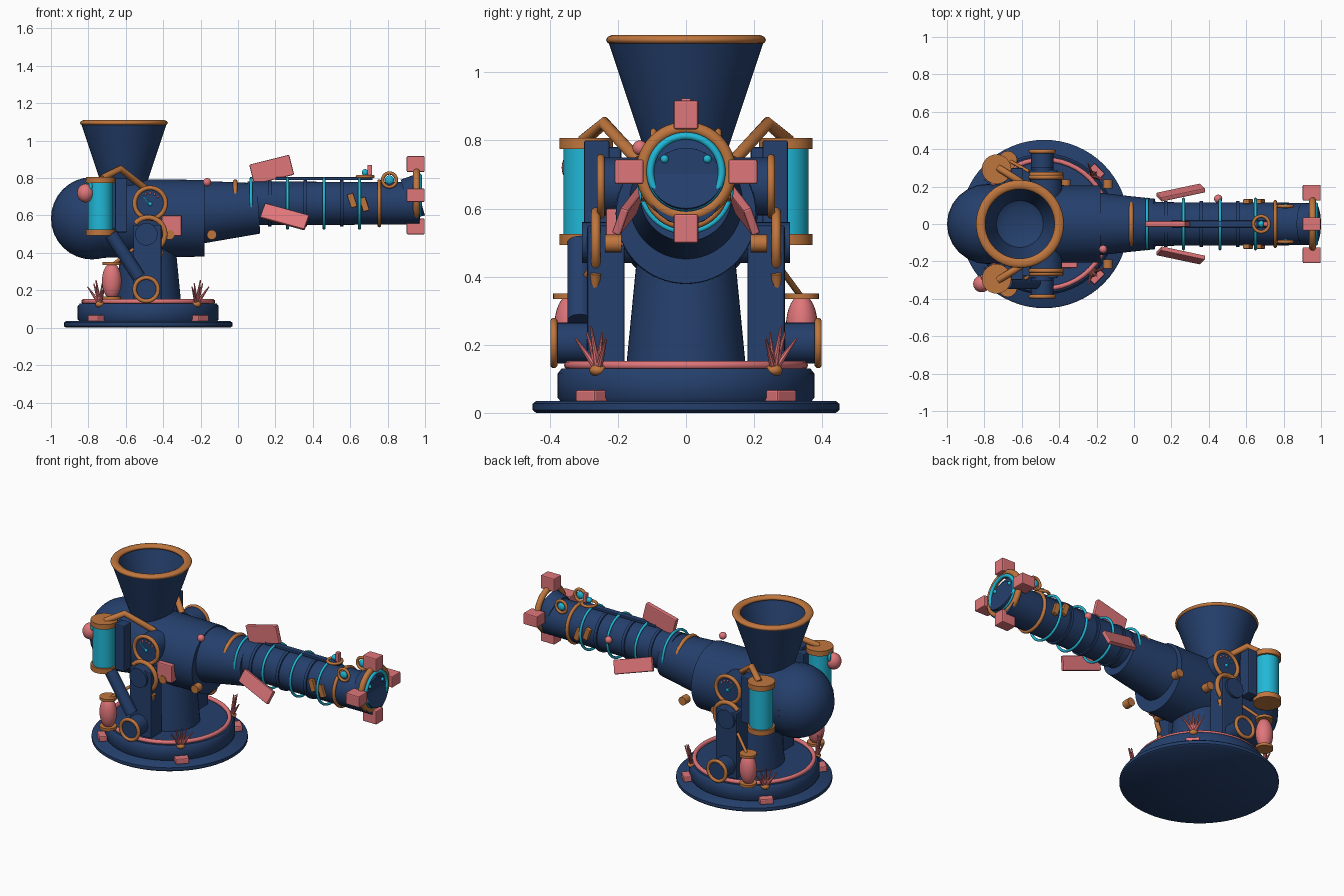
import bpy, math
from mathutils import Vector, Euler

if "Cube" in bpy.data.objects:
    bpy.data.objects.remove(bpy.data.objects["Cube"])


def mat(name, rgb):
    m = bpy.data.materials.new(name)
    m.diffuse_color = (*rgb, 1)
    m.use_nodes = True
    m.node_tree.nodes["Principled BSDF"].inputs["Base Color"].default_value = m.diffuse_color
    return m


NAVY = mat("navy", (0.018, 0.05, 0.15))
COPPER = mat("copper", (0.52, 0.18, 0.047))
TEAL = mat("teal", (0.015, 0.48, 0.68))
PINK = mat("coral_pink", (0.74, 0.18, 0.195))
CX = -0.48  # turntable axis


def finish(name, m, smooth=True):
    o = bpy.context.object
    o.name = name
    o.data.materials.append(m)
    if smooth:
        bpy.ops.object.shade_smooth_by_angle(angle=math.radians(40))
    return o


def rod(name, a, b, r1, r2, m, n=32):
    """Cylinder or cone between two points."""
    a, b = Vector(a), Vector(b)
    d = b - a
    bpy.ops.mesh.primitive_cone_add(vertices=n, radius1=r1, radius2=r2, depth=d.length,
                                    location=(a + b) / 2, rotation=d.to_track_quat('Z', 'Y').to_euler())
    return finish(name, m)


def ring(name, c, axis, R, r, m):
    bpy.ops.mesh.primitive_torus_add(location=c, rotation=Vector(axis).to_track_quat('Z', 'Y').to_euler(),
                                     major_radius=R, minor_radius=r, major_segments=48, minor_segments=10)
    return finish(name, m)


def ball(name, c, s, m):
    bpy.ops.mesh.primitive_uv_sphere_add(segments=24, ring_count=16, radius=1, location=c)
    bpy.context.object.scale = s
    return finish(name, m)


def box(name, c, s, m, rot=(0, 0, 0), bevel=0.006):
    bpy.ops.mesh.primitive_cube_add(size=1, location=c, rotation=[math.radians(v) for v in rot])
    o = bpy.context.object
    o.scale = s
    bpy.ops.object.transform_apply(location=False, rotation=False, scale=True)
    b = o.modifiers.new("bevel", 'BEVEL')
    b.width, b.segments = bevel, 2
    return finish(name, m, False)


def pipe(name, pts, r, m):
    cu = bpy.data.curves.new(name, 'CURVE')
    cu.dimensions = '3D'
    cu.bevel_depth, cu.bevel_resolution, cu.use_fill_caps = r, 3, True
    s = cu.splines.new('POLY')
    s.points.add(len(pts) - 1)
    for p, q in zip(s.points, pts):
        p.co = (*q, 1)
    cu.materials.append(m)
    o = bpy.data.objects.new(name, cu)
    bpy.context.collection.objects.link(o)
    return o


def lathe(name, prof, x, m, n=64):
    """Revolve an (r, z) profile about a vertical axis."""
    verts, faces, k = [], [], len(prof)
    for i in range(n):
        t = 2 * math.pi * i / n
        verts += [(r * math.cos(t), r * math.sin(t), z) for r, z in prof]
        j = (i + 1) % n
        faces += [(i * k + q, j * k + q, j * k + q + 1, i * k + q + 1) for q in range(k - 1)]
    me = bpy.data.meshes.new(name)
    me.from_pydata(verts, [], faces)
    o = bpy.data.objects.new(name, me)
    bpy.context.collection.objects.link(o)
    o.location.x = x
    bpy.ops.object.select_all(action='DESELECT')
    o.select_set(True)
    bpy.context.view_layer.objects.active = o
    return finish(name, m)


# turntable base and pedestal
lathe("base_plate", [(0, 0), (.44, 0), (.45, .008), (.45, .027), (.44, .035), (0, .035)], CX, NAVY)
lathe("turntable", [(0, .03), (.365, .03), (.377, .045), (.377, .115), (.365, .13), (0, .13)], CX, NAVY)
ring("turntable_ring", (CX, 0, .14), (0, 0, 1), .345, .013, PINK)
rod("pedestal", (CX, 0, .12), (CX, 0, .5), .177, .14, NAVY, 48)

# feet and coral tufts on the four diagonals
for k in range(4):
    t = math.radians(45 + 90 * k)
    u, v = Vector((math.cos(t), math.sin(t), 0)), Vector((-math.sin(t), math.cos(t), 0))
    c = Vector((CX, 0, 0))
    box("foot_block", c + u * .39 + Vector((0, 0, .05)), (.06, .08, .035), PINK, (0, 0, 45 + 90 * k))
    p = c + u * .365 + Vector((0, 0, .125))
    ball("tuft_root", p, (.025, .025, .018), COPPER)
    for i in range(-2, 3):
        h = .13 - .018 * abs(i)
        rod("tuft_spike", p, p + v * (.032 * i) + u * (.03 - .015 * (i % 2)) + Vector((0, 0, h)),
            .012, .003, PINK, 8)

# boiler body, rear dome and stepped nose
ball("rear_dome", (-.78, 0, .585), (.22, .215, .22), NAVY)
rod("boiler", (-.8, 0, .585), (-.18, 0, .585), .212, .205, NAVY, 64)
rod("nose_cone", (-.2, 0, .618), (.11, 0, .638), .168, .135, NAVY, 64)

# barrel with bands
BZ = .665
rod("barrel", (.05, 0, BZ), (.97, 0, BZ), .117, .113, NAVY, 48)
for x in (.07, .265, .46, .65):
    ring("glow_band", (x, 0, BZ), (1, 0, 0), .133, .008, TEAL)
for x in (.17, .36, .555):
    rod("barrel_band", (x - .009, 0, BZ), (x + .009, 0, BZ), .124, .124, NAVY, 48)
ring("neck_ring", (-.015, 0, .66), (1, 0, 0), .12, .013, COPPER)
ring("copper_band", (.755, 0, BZ), (1, 0, 0), .117, .011, COPPER)
box("top_rail", (.46, 0, .797), (.52, .035, .016), NAVY, bevel=.003)

# muzzle
MZ = .708
rod("muzzle", (.9, 0, MZ - .02), (.968, 0, MZ), .108, .112, NAVY, 48)
ring("muzzle_ring", (.955, 0, MZ), (1, 0, 0), .128, .019, COPPER)
ring("muzzle_glow", (.972, 0, MZ), (1, 0, 0), .105, .011, TEAL)
for k in range(4):
    a = k * math.pi / 2
    box("muzzle_block", (.95, .167 * math.sin(a), MZ + .167 * math.cos(a)), (.096, .072, .085), PINK,
        (-90 * k, 0, 0))

# stabiliser fins
box("top_fin", (.18, 0, .845), (.22, .03, .11), PINK, (0, -14, 0))
for s in (-1, 1):
    box("side_fin", (.25, s * .168, .593), (.25, .026, .085), PINK, (s * 22, 15, s * 12))

# top valve
ring("valve_wheel", (.68, 0, .808), (0, 0, 1), .042, .009, COPPER)
ball("valve_bead", (.68, 0, .83), (.018, .018, .018), TEAL)
box("valve_handle", (.705, 0, .84), (.025, .025, .06), PINK, bevel=.004)

# smokestack funnel
FX = -.61
lathe("funnel", [(0, .75), (.115, .75), (.228, 1.09), (.205, 1.1), (.125, .87), (.09, .85), (0, .85)], FX, NAVY)
rim = ring("funnel_rim", (FX, 0, 1.095), (0, 0, 1), .21, .025, COPPER)
rim.scale.z = .6

# parts on both flanks
for s in (-1, 1):
    box("yoke_arm", (CX - .005, s * .235, .34), (.15, .11, .42), NAVY)
    rod("trunnion", (CX - .01, s * .15, .5), (CX - .01, s * .305, .5), .06, .06, NAVY)
    arc = [(CX + .09 * math.cos(t), s * .265, .5 + .09 * math.sin(t))
           for t in [math.radians(-70 + 14 * i) for i in range(16)]]
    pipe("trunnion_clamp", arc, .014, COPPER)
    pipe("clamp_tail", [(-.41, s * .265, .41), (-.445, s * .27, .32)], .016, COPPER)
    rod("pivot_disc", (-.49, s * .28, .205), (-.49, s * .388, .205), .06, .06, NAVY)
    ring("pivot_ring", (-.49, s * .388, .205), (0, 1, 0), .063, .011, COPPER)
    # pressure gauge
    rod("gauge", (-.47, s * .14, .665), (-.47, s * .25, .665), .085, .085, NAVY)
    ring("gauge_ring", (-.47, s * .25, .665), (0, 1, 0), .083, .012, COPPER)
    ball("gauge_hub", (-.47, s * .252, .662), (.011, .008, .011), TEAL)
    rod("gauge_needle", (-.47, s * .254, .662), (-.515, s * .254, .705), .004, .003, TEAL, 8)
    for i in range(5):
        t = math.radians(40 + 25 * i)
        ball("gauge_tick", (-.47 + .055 * math.cos(t), s * .251, .665 + .055 * math.sin(t)),
             (.006, .005, .006), PINK)
    # glowing tank with caps, bracket and feed pipe
    tx, ty = -.735, s * .293
    rod("tank", (tx, ty, .52), (tx, ty, .78), .067, .067, TEAL)
    for z in (.493, .775):
        rod("tank_cap", (tx, ty, z), (tx, ty, z + .032), .079, .079, COPPER)
    box("tank_bracket", (-.625, s * .262, .655), (.065, .075, .29), NAVY)
    box("bracket_plate", (-.655, s * .22, .655), (.08, .06, .25), NAVY)
    pipe("feed_pipe", [(-.725, s * .3, .8), (-.63, s * .24, .85), (-.49, s * .14, .74)], .019, COPPER)
    # hanging capsule
    ball("capsule", (-.675, s * .34, .25), (.052, .047, .098), PINK)
    for z, r in ((.335, .05), (.15, .05)):
        rod("capsule_cap", (-.675, s * .34, z), (-.675, s * .34, z + .016), r, r, COPPER)
    pipe("capsule_feed", [(-.66, s * .335, .345), (-.56, s * .28, .42)], .009, COPPER)
    # bolts and barrel fittings
    for x in (-.365, -.14):
        rod("flank_bolt", (x, s * .19, .497), (x, s * .238, .497), .026, .026, COPPER, 16)
    for x, z in ((.61, .68), (.675, .66)):
        box("barrel_clip", (x, s * .12, z), (.034, .025, .075), COPPER, (0, -18, 0), .004)
    ring("sight_ring", (.81, s * .095, .79), (0, 1, 0), .037, .009, COPPER)
    ball("sight_lens", (.81, s * .095, .79), (.024, .014, .024), TEAL)
    ball("muzzle_bead", (.97, s * .063, .745), (.012, .012, .012), TEAL)

# single-sided fittings
box("control_box", (-.355, -.2, .545), (.105, .07, .11), PINK)
rod("strut", (-.68, -.312, .5), (-.53, -.312, .27), .036, .036, NAVY)
ball("rear_bulb", (-.815, -.32, .72), (.045, .045, .05), PINK)
ring("rear_bulb_collar", (-.8, -.31, .755), (1, .4, 0), .034, .009, TEAL)
ball("nose_stud", (-.165, -.135, .778), (.022, .022, .022), PINK)
ball("barrel_stud", (.45, .135, .69), (.022, .022, .022), PINK)
